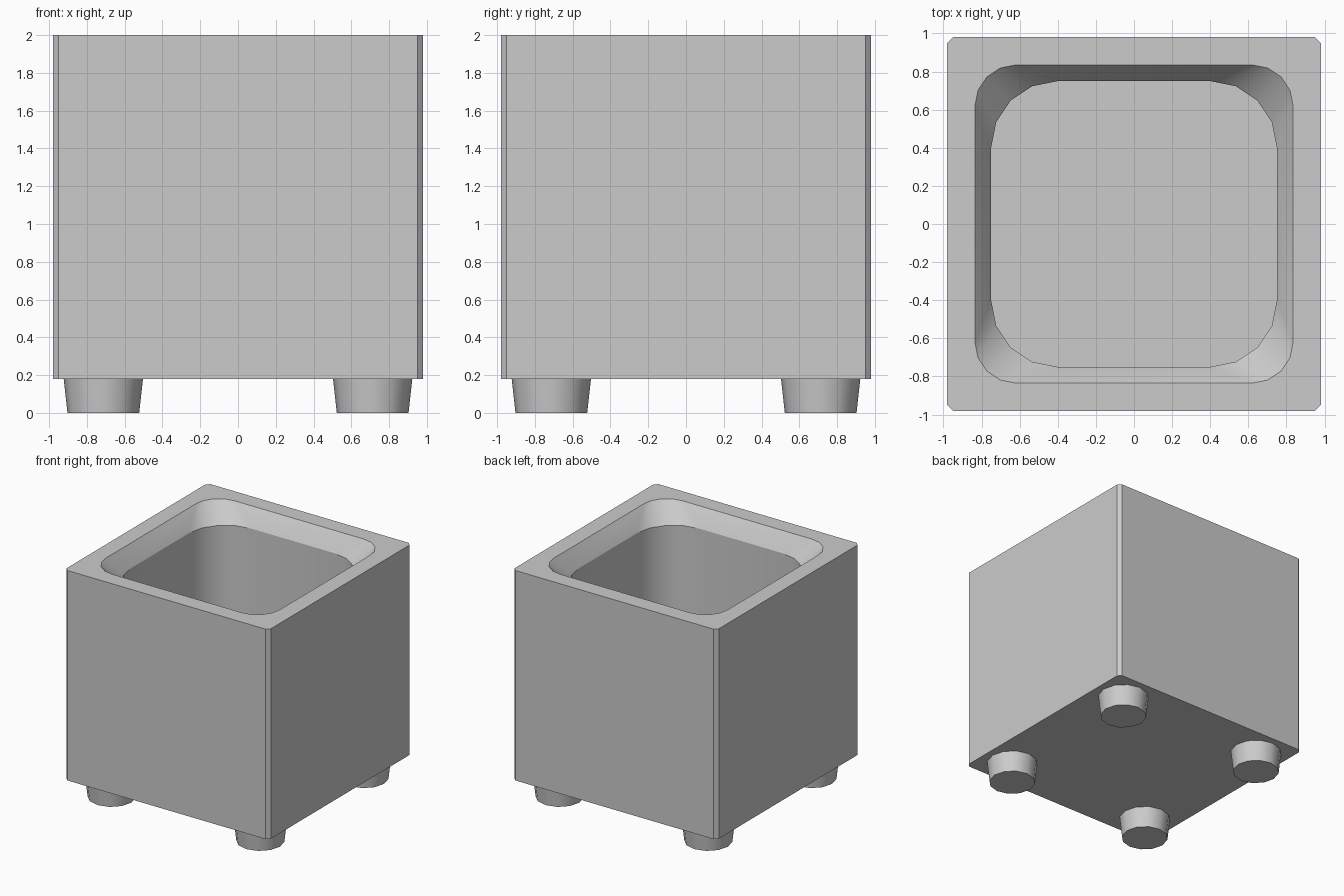
import bpy, bmesh, math

if "Cube" in bpy.data.objects:
    bpy.data.objects.remove(bpy.data.objects["Cube"])

def rounded_square(bm, half, radius, segs, z):
    """Ring of verts, corner by corner, counter-clockwise from +x +y."""
    ring = []
    c = half - radius
    for k in range(4):
        mid = math.radians(45 + 90 * k)
        cx = math.copysign(c, math.cos(mid))
        cy = math.copysign(c, math.sin(mid))
        for i in range(segs + 1):
            a = math.radians(90 * k + 90 * i / segs)
            ring.append(bm.verts.new((cx + radius * math.cos(a), cy + radius * math.sin(a), z)))
    return ring

def bridge(bm, a, b):
    n = len(a)
    for i in range(n):
        j = (i + 1) % n
        bm.faces.new((a[i], a[j], b[j], b[i]))

def finish(bm, name, angle):
    bmesh.ops.recalc_face_normals(bm, faces=bm.faces)
    mesh = bpy.data.meshes.new(name)
    bm.to_mesh(mesh)
    bm.free()
    ob = bpy.data.objects.new(name, mesh)
    bpy.context.collection.objects.link(ob)
    bpy.ops.object.select_all(action='DESELECT')
    ob.select_set(True)
    bpy.context.view_layer.objects.active = ob
    bpy.ops.object.shade_smooth_by_angle(angle=math.radians(angle))
    return ob

# Planter box: chamfered outside, bevelled opening, straight hollow inside
SEGS = 4
bm = bmesh.new()
base = rounded_square(bm, 0.98, 0.03, 1, 0.18)
top = rounded_square(bm, 0.98, 0.03, 1, 2.0)
lip = rounded_square(bm, 0.835, 0.215, SEGS, 2.0)
throat = rounded_square(bm, 0.75, 0.35, SEGS, 1.85)
floor = rounded_square(bm, 0.75, 0.35, SEGS, 0.36)
bm.faces.new(base)
bridge(bm, base, top)
bridge(bm, lip, throat)
bridge(bm, throat, floor)
bm.faces.new(floor)

# Flat top rim: one corner face and one straight face per side
n = SEGS + 1
for k in range(4):
    o, i = 2 * k, n * k
    bm.faces.new([top[o], top[o + 1]] + lip[i:i + n][::-1])
    bm.faces.new((top[o + 1], top[(o + 2) % 8], lip[(i + n) % (4 * n)], lip[i + n - 1]))
finish(bm, "planter_box", 25)

# Four tapered feet
for yn, sy in (("front", -1), ("back", 1)):
    for xn, sx in (("left", -1), ("right", 1)):
        bm = bmesh.new()
        bmesh.ops.create_cone(bm, cap_ends=True, segments=12, radius1=0.19, radius2=0.21, depth=0.18)
        foot = finish(bm, f"{yn}_{xn}_foot", 35)
        foot.location = (0.713 * sx, 0.713 * sy, 0.09)
